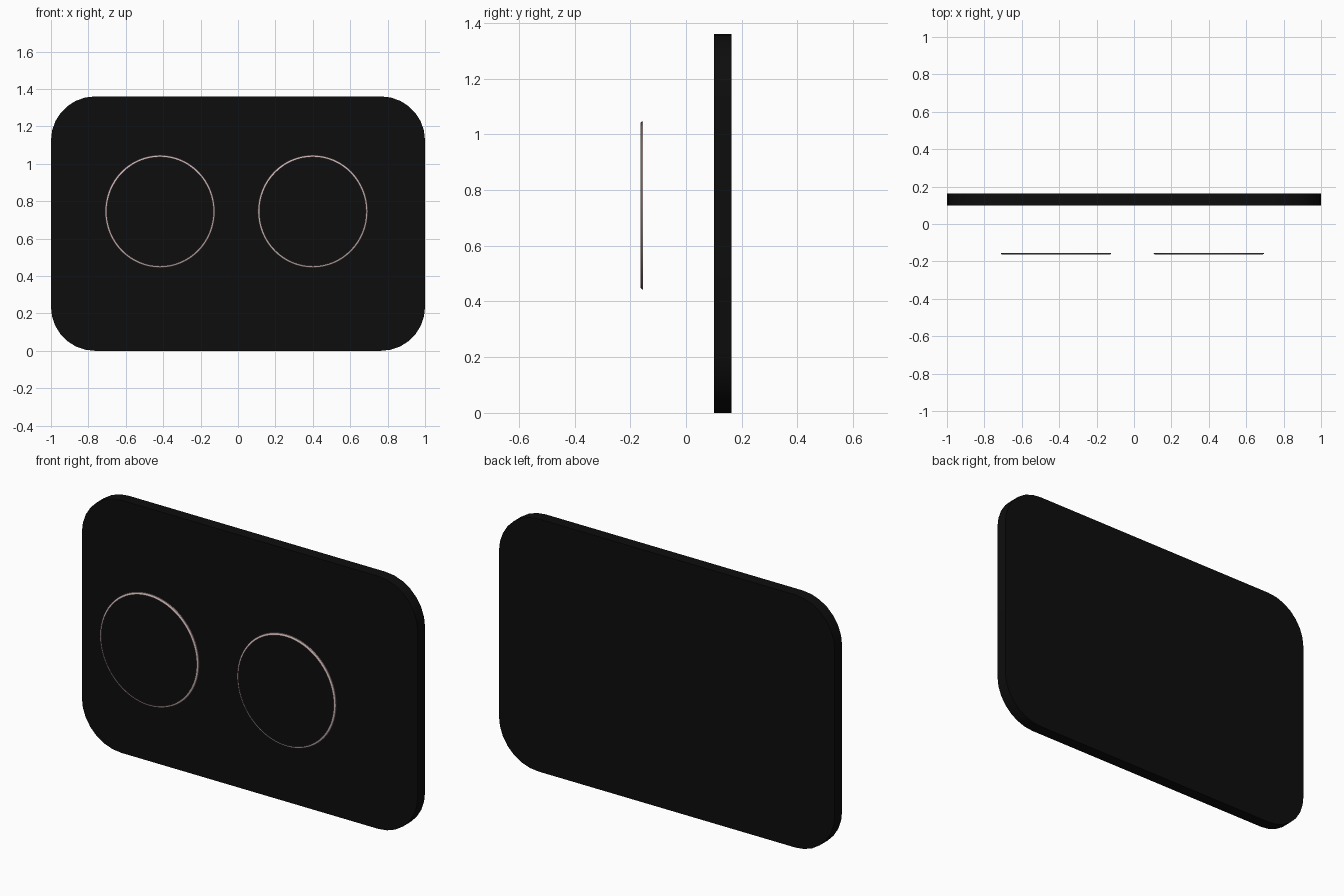
import bpy, bmesh, math

if "Cube" in bpy.data.objects:
    bpy.data.objects.remove(bpy.data.objects["Cube"])


def material(name, color):
    m = bpy.data.materials.new(name)
    m.diffuse_color = (*color, 1.0)
    m.use_nodes = True
    m.node_tree.nodes["Principled BSDF"].inputs["Base Color"].default_value = m.diffuse_color
    return m


black = material("matte_black", (0.004, 0.004, 0.004))
pink_grey = material("pinkish_grey", (0.60, 0.45, 0.45))


def add_object(name, bm, mat, smooth_angle):
    bmesh.ops.recalc_face_normals(bm, faces=bm.faces[:])
    mesh = bpy.data.meshes.new(name)
    bm.to_mesh(mesh)
    bm.free()
    mesh.materials.append(mat)
    ob = bpy.data.objects.new(name, mesh)
    bpy.context.collection.objects.link(ob)
    bpy.ops.object.select_all(action='DESELECT')
    ob.select_set(True)
    bpy.context.view_layer.objects.active = ob
    bpy.ops.object.shade_smooth_by_angle(angle=math.radians(smooth_angle))
    return ob


# Back panel: upright slab with rounded corners
WIDTH, HEIGHT, RADIUS, STEPS = 2.0, 1.36, 0.235, 7
Y_FRONT, Y_BACK = 0.10, 0.163
bm = bmesh.new()
outline = []
for i, (sx, sz) in enumerate([(1, 1), (-1, 1), (-1, -1), (1, -1)]):
    cx = sx * (WIDTH / 2 - RADIUS)
    cz = HEIGHT / 2 + sz * (HEIGHT / 2 - RADIUS)
    for k in range(STEPS + 1):
        a = math.pi / 2 * (i + k / STEPS)
        outline.append(bm.verts.new((cx + RADIUS * math.cos(a), Y_FRONT,
                                     cz + RADIUS * math.sin(a))))
face = bm.faces.new(outline)
ext = bmesh.ops.extrude_face_region(bm, geom=[face])
moved = [g for g in ext["geom"] if isinstance(g, bmesh.types.BMVert)]
bmesh.ops.translate(bm, verts=moved, vec=(0, Y_BACK - Y_FRONT, 0))
add_object("back_panel", bm, black, 30)


# Thin floating rings: a bevelled section, wider at the back, swept round
SECTION = [(-0.0115, -0.163), (-0.006, -0.163), (-0.001, -0.159),
           (0.0, -0.154), (-0.005, -0.154)]  # radial offset, y
SEGMENTS, RX, RZ = 64, 0.295, 0.302


def ring(name, cx, cz):
    bm = bmesh.new()
    loops = []
    for s in range(SEGMENTS):
        a = 2 * math.pi * s / SEGMENTS
        loops.append([bm.verts.new((cx + (RX + d) * math.cos(a), y,
                                    cz + (RZ + d) * math.sin(a)))
                      for d, y in SECTION])
    n = len(SECTION)
    for s in range(SEGMENTS):
        p, q = loops[s], loops[(s + 1) % SEGMENTS]
        for j in range(n):
            bm.faces.new((p[j], p[(j + 1) % n], q[(j + 1) % n], q[j]))
    add_object(name, bm, pink_grey, 40)


ring("left_ring", -0.417, 0.745)
ring("right_ring", 0.40, 0.745)
